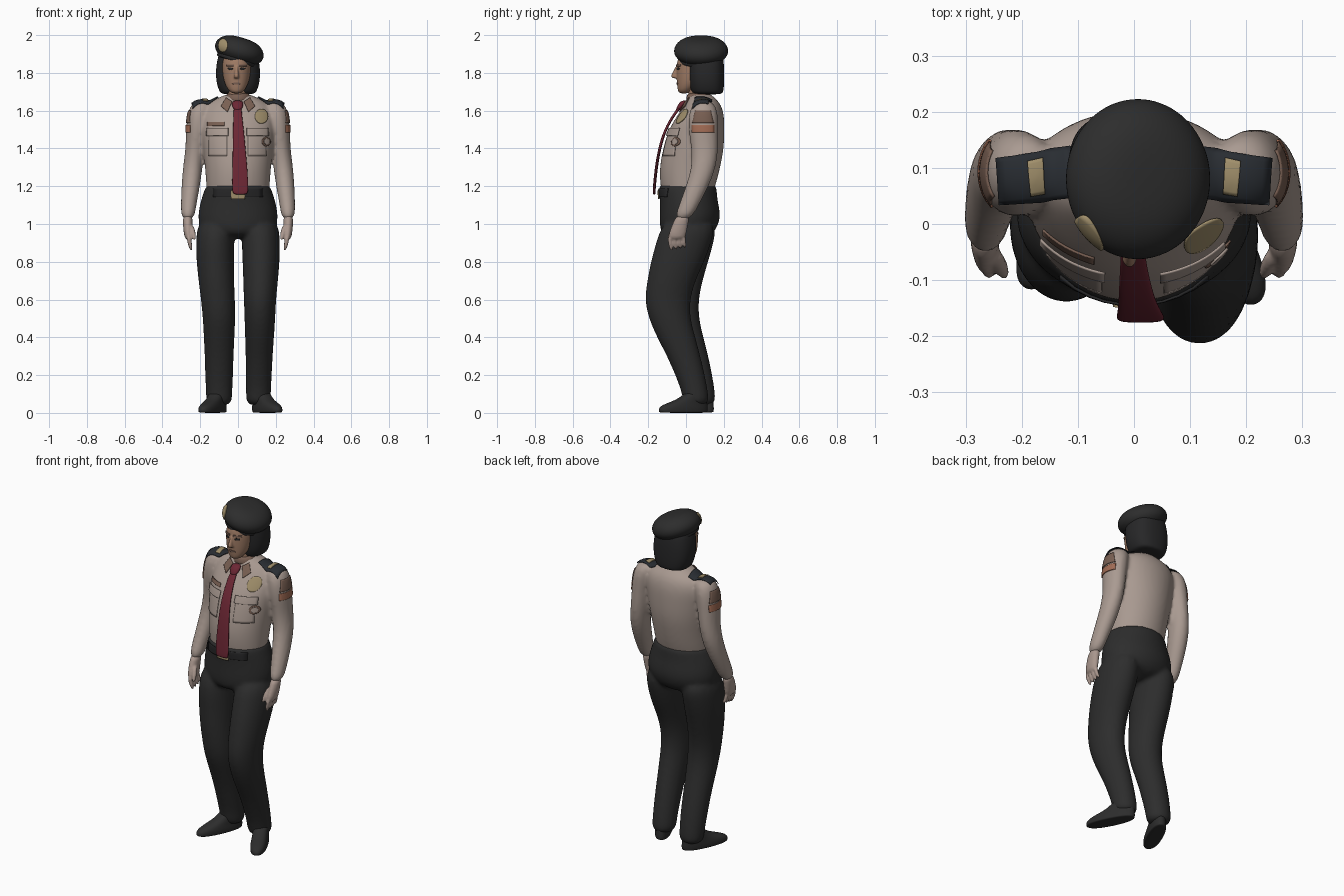
import bpy, bmesh, math
from mathutils import Matrix, Vector

if "Cube" in bpy.data.objects:
    bpy.data.objects.remove(bpy.data.objects["Cube"])


def material(name, *rgb):
    m = bpy.data.materials.new(name)
    m.use_nodes = True
    m.diffuse_color = (*rgb, 1)
    m.node_tree.nodes["Principled BSDF"].inputs["Base Color"].default_value = (*rgb, 1)
    return m


SHIRT = material("taupe shirt", .40, .325, .285)
HAND = material("pale skin", .40, .31, .27)
FACE = material("tan skin", .35, .2, .13)
BLACK = material("black cloth", .026, .026, .026)
HAIR = material("black hair", .02, .02, .021)
TIE = material("maroon tie", .15, .02, .034)
GOLD = material("dull gold", .36, .28, .15)
NAVY = material("dark epaulette", .022, .026, .032)
BROWN = material("brown trim", .19, .115, .085)
RUST = material("rust patch", .36, .15, .09)


def loft(bm, sections, sides=16, power=1.0, flip=1):
    """Stack of horizontal rings (z, x, y, rx, ry), closed at both ends."""
    def bend(v):
        return math.copysign(abs(v) ** power, v)
    rings = []
    for z, x, y, rx, ry in sections:
        angles = [math.tau * i / sides for i in range(sides)]
        rings.append([bm.verts.new((flip * x + rx * bend(math.cos(a)),
                                    y + ry * bend(math.sin(a)), z)) for a in angles])
    for low, high in zip(rings, rings[1:]):
        for i in range(sides):
            j = (i + 1) % sides
            bm.faces.new((low[i], low[j], high[j], high[i]))
    bm.faces.new(rings[0])
    bm.faces.new(rings[-1])


def finish(name, bm, mat, subdivide=2, voxel=0, smooth=0):
    bmesh.ops.recalc_face_normals(bm, faces=bm.faces[:])
    for f in bm.faces:
        f.smooth = True
    mesh = bpy.data.meshes.new(name)
    bm.to_mesh(mesh)
    bm.free()
    mesh.materials.append(mat)
    ob = bpy.data.objects.new(name, mesh)
    bpy.context.collection.objects.link(ob)
    if subdivide:
        ob.modifiers.new("round", "SUBSURF").levels = subdivide
        ob.modifiers["round"].render_levels = subdivide
    if voxel:
        r = ob.modifiers.new("blend", "REMESH")
        r.mode, r.voxel_size, r.use_smooth_shade = "VOXEL", voxel, True
        ob.modifiers.new("soften", "SMOOTH").iterations = smooth
    return ob


def part(name, sections, mat, matrix=None, **kw):
    bm = bmesh.new()
    loft(bm, sections, **kw)
    if matrix:
        bm.transform(matrix)
    return finish(name, bm, mat)


def plate(name, corners, axis, target, mat, lift=.003, side=1, disc=False):
    """Thin patch spanning four corners, projected on to a target along an axis."""
    n = 10
    bm = bmesh.new()
    a, b, c, d = [Vector(p) for p in corners]
    rows = []
    for j in range(n + 1):
        row = []
        for i in range(n + 1):
            s, t = 2 * i / n - 1, 2 * j / n - 1
            if disc:
                s, t = s * math.sqrt(1 - t * t / 2), t * math.sqrt(1 - s * s / 2)
            s, t = (s + 1) / 2, (t + 1) / 2
            u, v = a.lerp(b, s).lerp(d.lerp(c, s), t)
            row.append(bm.verts.new({"X": (side * .6, u, v), "Y": (u, -.6, v),
                                     "Z": (u, v, 2.3)}[axis]))
        rows.append(row)
    for r, q in zip(rows, rows[1:]):
        for i in range(n):
            bm.faces.new((r[i], r[i + 1], q[i + 1], q[i]))
    ob = finish(name, bm, mat, subdivide=0)
    w = ob.modifiers.new("wrap", "SHRINKWRAP")
    w.target, w.wrap_method, w.wrap_mode = target, "PROJECT", "ABOVE_SURFACE"
    w.offset = lift
    w.use_project_x, w.use_project_y, w.use_project_z = [axis == k for k in "XYZ"]
    w.use_positive_direction = w.use_negative_direction = False
    if axis == "Y" or (axis == "X" and side < 0):
        w.use_positive_direction = True
    else:
        w.use_negative_direction = True
    t = ob.modifiers.new("thickness", "SOLIDIFY")
    t.thickness, t.offset = .004, 0
    return ob


def box(x, z, w, h):
    return [(x - w, z - h), (x + w, z - h), (x + w, z + h), (x - w, z + h)]


# Shirt: torso and both sleeves blended into one skin
bm = bmesh.new()
loft(bm, [(1.1, 0, 0, .16, .12), (1.2, 0, .01, .172, .15), (1.3, 0, .02, .178, .165),
          (1.4, 0, .04, .19, .165), (1.5, 0, .055, .2, .152), (1.58, 0, .08, .2, .125),
          (1.64, 0, .09, .17, .095), (1.67, 0, .08, .1, .07), (1.69, 0, .075, .06, .06)])
ARM = [(1.655, .185, .095, .05, .045), (1.6, .203, .092, .065, .08), (1.5, .217, .09, .06, .08),
       (1.4, .226, .1, .052, .072), (1.3, .24, .095, .053, .066), (1.2, .25, .06, .05, .062),
       (1.1, .262, .015, .042, .054), (1.02, .266, -.02, .036, .046)]
for s in (1, -1):
    loft(bm, ARM, flip=s)
shirt = finish("shirt", bm, SHIRT, voxel=.011, smooth=4)

# Hands with fingers and thumb
for s, side in ((1, "left"), (-1, "right")):
    bm = bmesh.new()
    loft(bm, [(1.05, .266, -.015, .028, .038), (1, .266, -.03, .026, .042),
              (.95, .264, -.045, .024, .048), (.915, .26, -.05, .02, .045)], flip=s)
    for k in range(4):
        y = -.085 + .024 * k
        loft(bm, [(.94, .262, y, .014, .014), (.9, .257, y, .013, .013),
                  (.855 + .006 * k, .245, y + .01, .01, .01)], sides=8, flip=s)
    loft(bm, [(1, .25, -.05, .016, .018), (.95, .235, -.08, .014, .016),
              (.91, .23, -.092, .01, .011)], sides=8, flip=s)
    finish(side + "_hand", bm, HAND, subdivide=1, voxel=.006, smooth=2)

# Trousers: hips and two bent legs blended together
bm = bmesh.new()
loft(bm, [(1.215, 0, .008, .168, .152), (1.19, 0, .008, .178, .158), (1.13, 0, .014, .2, .155),
          (1.06, 0, .022, .216, .164), (1, 0, .018, .215, .162), (.92, 0, 0, .18, .13)])
loft(bm, [(1.04, .115, .025, .1, .145), (.9, .122, -.012, .104, .15), (.8, .122, -.045, .1, .145),
          (.7, .12, -.078, .094, .13), (.6, .116, -.1, .087, .123), (.5, .116, -.088, .083, .112),
          (.4, .114, -.052, .078, .104), (.3, .112, -.012, .073, .09), (.2, .11, .022, .07, .08),
          (.1, .108, .05, .067, .07), (.035, .108, .055, .066, .07)])
loft(bm, [(1.04, -.115, .03, .1, .145), (.9, -.122, .002, .104, .148), (.8, -.12, -.01, .102, .13),
          (.7, -.115, -.025, .096, .115), (.6, -.106, -.032, .092, .1), (.5, -.1, -.024, .088, .094),
          (.4, -.1, .008, .083, .086), (.3, -.1, .04, .078, .08), (.2, -.1, .066, .076, .075),
          (.1, -.1, .088, .07, .068), (.035, -.1, .09, .07, .068)])
trousers = finish("trousers", bm, BLACK, voxel=.012, smooth=3)

# Shoes, toes turned outward
SHOE = [(0, 0, 0, .044, .14), (.006, 0, 0, .047, .145), (.03, 0, 0, .048, .146),
        (.05, 0, .02, .044, .122), (.075, 0, .06, .043, .08), (.12, 0, .082, .045, .055)]
for side, x, y, turn in (("left", .155, -.015, 27), ("right", -.135, .015, -24)):
    part(side + "_shoe", SHOE, BLACK, power=.85,
         matrix=Matrix.Translation((x, y, 0)) @ Matrix.Rotation(math.radians(turn), 4, "Z"))

# Head, neck, bobbed hair
part("neck", [(1.6, 0, .07, .055, .055), (1.68, -.005, .06, .05, .05), (1.76, -.005, .06, .05, .05)], FACE)
bm = bmesh.new()
loft(bm, [(1.69, -.008, -.012, .024, .026), (1.712, -.008, -.002, .048, .044),
          (1.75, -.008, .02, .067, .07), (1.8, -.008, .03, .076, .083),
          (1.86, -.006, .04, .08, .092), (1.91, 0, .05, .07, .08)])
loft(bm, [(1.77, -.008, -.055, .017, .02), (1.785, -.008, -.062, .014, .022),
          (1.815, -.008, -.05, .009, .014), (1.84, -.008, -.045, .007, .01)], sides=8)
face = finish("face", bm, FACE, subdivide=2, voxel=.005, smooth=2)
part("hair", [(1.685, 0, .115, .085, .075), (1.7, 0, .112, .1, .088), (1.75, 0, .108, .118, .096),
              (1.82, 0, .106, .12, .098), (1.88, 0, .1, .11, .1), (1.93, 0, .1, .09, .09)], HAIR, power=.8)
for s, side in ((1, "left"), (-1, "right")):
    x = -.008 + .032 * s
    plate(side + "_brow", box(x, 1.84, .02, .005), "Y", face, BROWN)
    plate(side + "_eye", box(x, 1.822, .014, .006), "Y", face, HAIR, lift=.001, disc=True)
plate("lips", box(-.008, 1.744, .022, .006), "Y", face, BROWN, lift=.001, disc=True)

# Beret: tilted crown over a narrow band
tilt = Matrix.Translation((.008, .08, 1.92)) @ Matrix.Rotation(math.radians(17), 4, "Y")
beret = part("beret", [(-.058, 0, 0, .09, .1), (-.05, 0, 0, .108, .12), (-.025, 0, 0, .132, .144),
                       (.005, 0, 0, .137, .147), (.035, 0, 0, .122, .132), (.06, 0, 0, .085, .095),
                       (.068, 0, 0, .035, .04)], BLACK, matrix=tilt, sides=20)
part("beret_band", [(-.066, 0, -.004, .1, .112), (-.062, 0, -.004, .108, .12),
                    (-.045, 0, -.004, .11, .122), (-.035, 0, -.004, .1, .11)], HAIR, matrix=tilt, sides=20)
plate("beret_badge", box(-.078, 1.945, .024, .034), "Y", beret, GOLD, disc=True)

# Tie with knot
part("tie", [(1.155, .012, -.168, .034, .006), (1.17, .012, -.17, .045, .008),
             (1.3, .01, -.158, .04, .008), (1.4, .006, -.14, .034, .008),
             (1.5, .002, -.111, .029, .008), (1.585, -.002, -.06, .022, .008),
             (1.62, -.002, -.03, .022, .012)], TIE, power=.7)
part("tie_knot", [(1.6, -.002, -.045, .02, .012), (1.63, -.002, -.025, .032, .02),
                  (1.655, -.002, -.005, .028, .02)], TIE)

# Collar: standing band and two pointed flaps
part("collar_band", [(1.64, 0, .072, .078, .076), (1.665, 0, .07, .07, .07),
                     (1.7, 0, .068, .062, .062)], BROWN)
for s, side in ((1, "left"), (-1, "right")):
    plate(side + "_collar_flap", [(s * .03, 1.645), (s * .055, 1.59), (s * .088, 1.62), (s * .062, 1.665)],
          "Y", shirt, BROWN, lift=.006)

    # Epaulettes with gold bars
    plate(side + "_epaulette", [(s * .1, .05), (s * .235, .04), (s * .24, .115), (s * .11, .135)],
          "Z", shirt, NAVY, lift=.008)
    plate(side + "_gold_bar", [(s * .16, .06), (s * .185, .055), (s * .19, .11), (s * .165, .115)],
          "Z", shirt, GOLD, lift=.012)

    # Sleeve patches
    plate(side + "_sleeve_patch", [(.035, 1.535), (.145, 1.535), (.13, 1.6), (.05, 1.6)],
          "X", shirt, BROWN, side=s)
    plate(side + "_sleeve_band", box(.09, 1.505, .058, .02), "X", shirt, RUST, side=s)

    # Chest pockets
    x = s * .105 - (.005 if s > 0 else 0)
    plate(side + "_pocket", box(x, 1.42, .048, .06), "Y", shirt, SHIRT)
    plate(side + "_pocket_flap", [(x - .055, 1.465), (x + .055, 1.465), (x + .055, 1.505), (x - .055, 1.505)],
          "Y", shirt, SHIRT, lift=.009)

# Badges, name strip, buckle
plate("gold_badge", box(.122, 1.568, .034, .038), "Y", shirt, GOLD, lift=.005, disc=True)
plate("small_badge", box(.145, 1.435, .022, .024), "Y", shirt, BROWN, lift=.006, disc=True)
plate("small_badge_center", box(.145, 1.435, .014, .016), "Y", shirt, SHIRT, lift=.01, disc=True)
plate("name_strip", box(-.115, 1.528, .045, .01), "Y", shirt, BROWN)
plate("belt", box(0, 1.165, .13, .022), "Y", trousers, HAIR)
plate("buckle", box(0, 1.155, .036, .022), "Y", trousers, GOLD, lift=.007)
